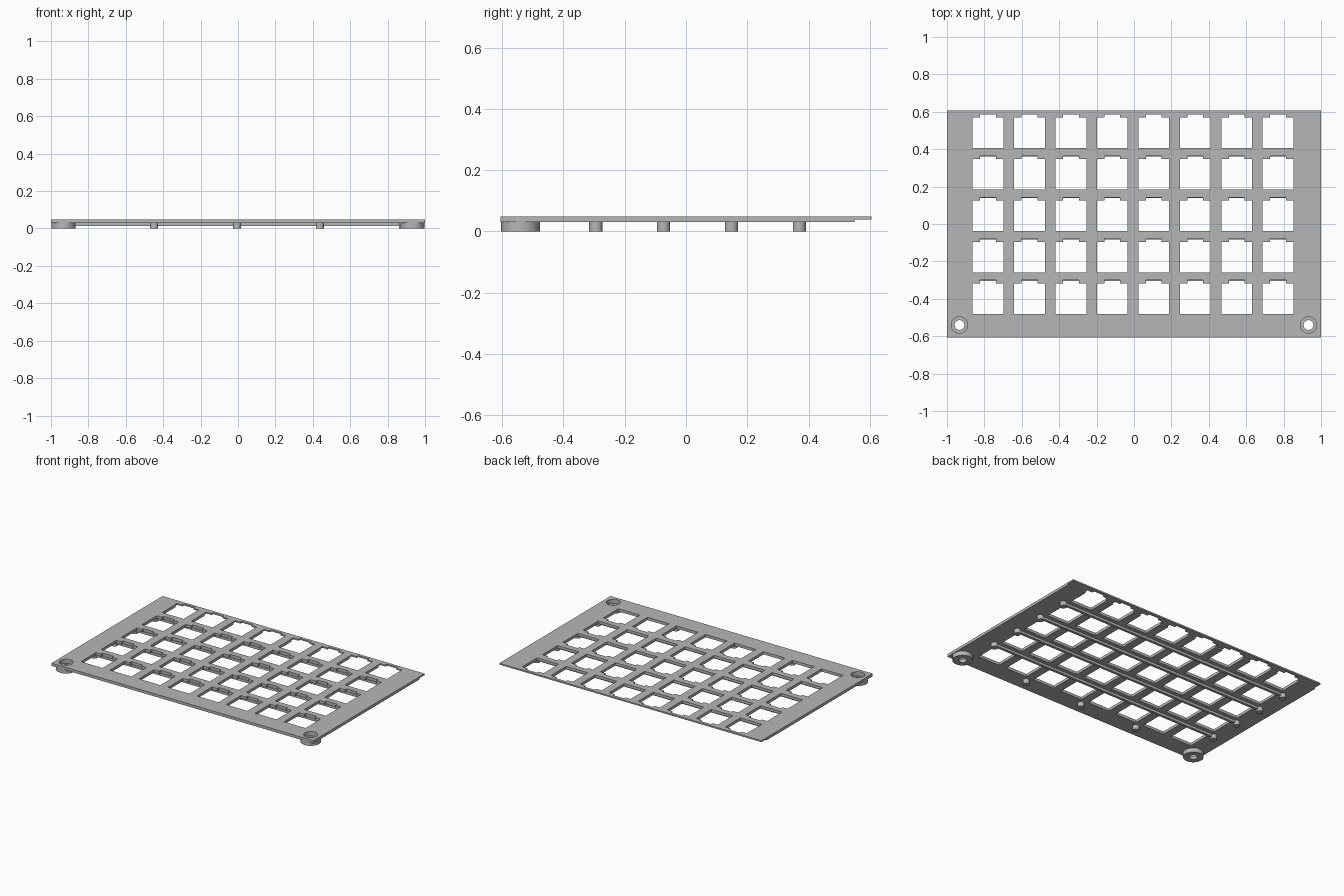
import bpy, bmesh, math
from mathutils import Vector

if "Cube" in bpy.data.objects:
    bpy.data.objects.remove(bpy.data.objects["Cube"])

grey = bpy.data.materials.new("plain_grey")
grey.use_nodes = True
grey.diffuse_color = (0.47, 0.47, 0.47, 1)
grey.node_tree.nodes["Principled BSDF"].inputs["Base Color"].default_value = grey.diffuse_color

PITCH = 0.2215
CX = -0.005          # middle of the key grid
BOTTOM, TOP = 0.03, 0.049
SCREWS = [(-0.933, -0.54), (0.933, -0.54)]


def make_object(name, bm):
    bmesh.ops.recalc_face_normals(bm, faces=bm.faces)
    mesh = bpy.data.meshes.new(name)
    bm.to_mesh(mesh)
    bm.free()
    mesh.materials.append(grey)
    obj = bpy.data.objects.new(name, mesh)
    bpy.context.collection.objects.link(obj)
    return obj


def extrude(bm, points, offset):
    face = bm.faces.new([bm.verts.new(p) for p in points])
    new = bmesh.ops.extrude_face_region(bm, geom=[face])["geom"]
    verts = [v for v in new if isinstance(v, bmesh.types.BMVert)]
    bmesh.ops.translate(bm, verts=verts, vec=Vector(offset))


def disc(bm, x, y, r, z0, z1, sides=32):
    ring = [(x + r * math.cos(a), y + r * math.sin(a), z0)
            for a in (math.tau * i / sides for i in range(sides))]
    extrude(bm, ring, (0, 0, z1 - z0))


def smooth(obj):
    bpy.ops.object.select_all(action='DESELECT')
    obj.select_set(True)
    bpy.context.view_layer.objects.active = obj
    bpy.ops.object.shade_smooth_by_angle()


# Plate with a thin lip along the back
bm = bmesh.new()
side = [(-0.606, BOTTOM), (0.55, BOTTOM), (0.55, 0.039),
        (0.606, 0.039), (0.606, TOP), (-0.606, TOP)]
extrude(bm, [(-1, y, z) for y, z in side], (2, 0, 0))
plate = make_object("key_plate", bm)

# Notched key openings and screw recesses
bm = bmesh.new()
W, N = 0.082, 0.042
opening = [(-W, -W), (W, -W), (W, W), (N, W), (N, W + 0.017),
           (-N, W + 0.017), (-N, W), (-W, W)]
for col in range(8):
    for row in range(5):
        x = CX + (col - 3.5) * PITCH
        y = 0.044 + (row - 2) * PITCH
        extrude(bm, [(x + px, y + py, 0) for px, py in opening], (0, 0, 0.1))
for x, y in SCREWS:
    disc(bm, x, y, 0.044, 0, 0.1)
cutter = make_object("opening_cutter", bm)
cutter.hide_render = True

cut = plate.modifiers.new("openings", 'BOOLEAN')
cut.operation = 'DIFFERENCE'
cut.solver = 'EXACT'
cut.object = cutter
bpy.context.view_layer.objects.active = plate
bpy.ops.object.modifier_apply(modifier=cut.name)
bpy.data.objects.remove(cutter)
smooth(plate)

# Screw bosses, each a turned ring with a stepped bore
ring = [(0.064, BOTTOM), (0.064, 0), (0.026, 0), (0.026, 0.02),
        (0.044, 0.02), (0.044, BOTTOM)]
for name, (x, y) in zip(("right_screw_boss", "left_screw_boss"), SCREWS):
    bm = bmesh.new()
    verts = [bm.verts.new((x + r, y, z)) for r, z in ring]
    edges = [bm.edges.new((verts[i - 1], verts[i])) for i in range(len(verts))]
    bmesh.ops.spin(bm, geom=verts + edges, cent=(x, y, 0), axis=(0, 0, 1),
                   angle=math.tau, steps=32, use_duplicate=False)
    bmesh.ops.remove_doubles(bm, verts=bm.verts, dist=0.0001)
    smooth(make_object(name, bm))

# Support pegs along the front and both sides
rows = [0.37 - i * PITCH for i in range(4)]
pegs = [(CX + i * 2 * PITCH, rows[3] - PITCH) for i in (-1, 0, 1)]
pegs += [(CX + s * 4 * PITCH, y) for s in (-1, 1) for y in rows]
bm = bmesh.new()
for x, y in pegs:
    disc(bm, x, y, 0.0215, 0, BOTTOM, 24)
smooth(make_object("support_pegs", bm))

# Stiffening ribs between the key rows
bm = bmesh.new()
for y in rows:
    x = CX - 4 * PITCH
    extrude(bm, [(x, y - 0.009, 0.013), (x, y + 0.009, 0.013),
                 (x, y + 0.009, BOTTOM), (x, y - 0.009, BOTTOM)], (8 * PITCH, 0, 0))
make_object("stiffening_ribs", bm)
